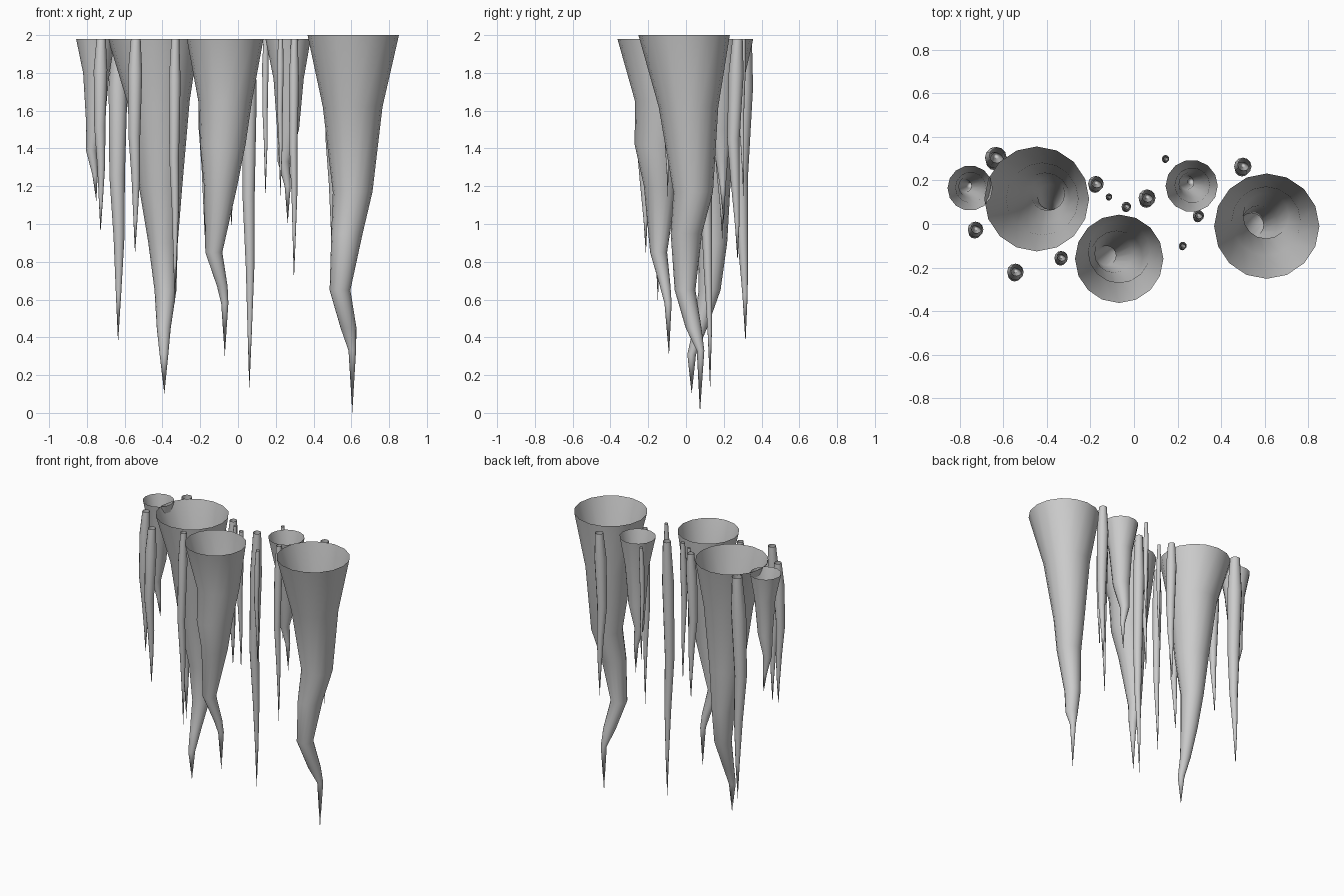
import bpy, bmesh, math


def stalactite(name, rings, tip, sides):
    """Open-topped tapering skin through rings (x, y, z, radius), ending in a point."""
    bm = bmesh.new()
    loops = []
    for x, y, z, r in rings:
        loops.append([bm.verts.new((x + r * math.cos(2 * math.pi * i / sides),
                                    y + r * math.sin(2 * math.pi * i / sides), z))
                      for i in range(sides)])
    for a, b in zip(loops, loops[1:]):
        for i in range(sides):
            j = (i + 1) % sides
            bm.faces.new((a[j], a[i], b[i], b[j]))
    end = bm.verts.new(tip)
    last = loops[-1]
    for i in range(sides):
        bm.faces.new((last[(i + 1) % sides], last[i], end))
    for f in bm.faces:
        f.smooth = True
    me = bpy.data.meshes.new(name)
    bm.to_mesh(me)
    bm.free()
    ob = bpy.data.objects.new(name, me)
    bpy.context.collection.objects.link(ob)
    return ob


# Large crooked stalactites
stalactite("large_stalactite_right", [
    (.61, -.01, 2.0, .242), (.607, .013, 1.62, .158), (.607, .038, 1.17, .105),
    (.577, .002, .95, .083), (.54, -.005, .65, .055), (.585, .04, .45, .042),
    (.605, .077, .33, .02)], (.605, .074, 0), 16)
stalactite("large_stalactite_left", [
    (-.447, .115, 1.98, .241), (-.422, .115, 1.65, .166), (-.41, .12, 1.2, .115),
    (-.397, .14, .9, .078), (-.384, .125, .65, .058), (-.393, .075, .45, .037),
    (-.392, .03, .31, .023)], (-.39, .03, .1), 16)
stalactite("large_stalactite_middle", [
    (-.068, -.16, 1.98, .203), (-.068, -.128, 1.65, .142), (-.08, -.152, 1.42, .12),
    (-.092, -.135, 1.2, .088), (-.128, -.145, .85, .045), (-.083, -.11, .67, .028),
    (-.07, -.095, .58, .019)], (-.07, -.09, .3), 16)

# Medium stalactites
stalactite("medium_stalactite_left", [
    (-.753, .165, 1.98, .104), (-.75, .168, 1.8, .07), (-.755, .172, 1.55, .05),
    (-.776, .175, 1.39, .029), (-.757, .178, 1.26, .014)], (-.75, .185, 1.12), 14)
stalactite("medium_stalactite_right", [
    (.265, .175, 1.98, .12), (.268, .178, 1.77, .08), (.265, .182, 1.5, .058),
    (.242, .19, 1.33, .032), (.263, .195, 1.2, .016)], (.263, .2, 1.0), 14)

# Thin stalactites: x, y, widest radius, tip height
thin = [(-.635, .305, .05, .37), (-.728, -.025, .036, .95), (-.545, -.22, .038, .84),
        (-.335, -.155, .031, .58), (-.175, .185, .036, .92), (-.115, .125, .015, 1.2),
        (.06, .12, .039, .12), (-.035, .08, .022, .97), (.145, .3, .017, 1.14),
        (.224, -.1, .018, 1.14), (.296, .038, .026, .7), (.5, .265, .04, .8)]
# fraction of length, radius factor, sideways sway factors
profile = [(0, .68, .1, .2), (.16, 1, 0, 0), (.45, .82, -.1, -.35),
           (.65, .58, .1, -.1), (.84, .28, .05, .15)]
for n, (x, y, r, tip) in enumerate(thin, 1):
    length = 1.98 - tip
    stalactite(f"thin_stalactite_{n}",
               [(x + sx * r, y + sy * r, 1.98 - t * length, f * r) for t, f, sx, sy in profile],
               (x, y + .2 * r, tip), 12)
